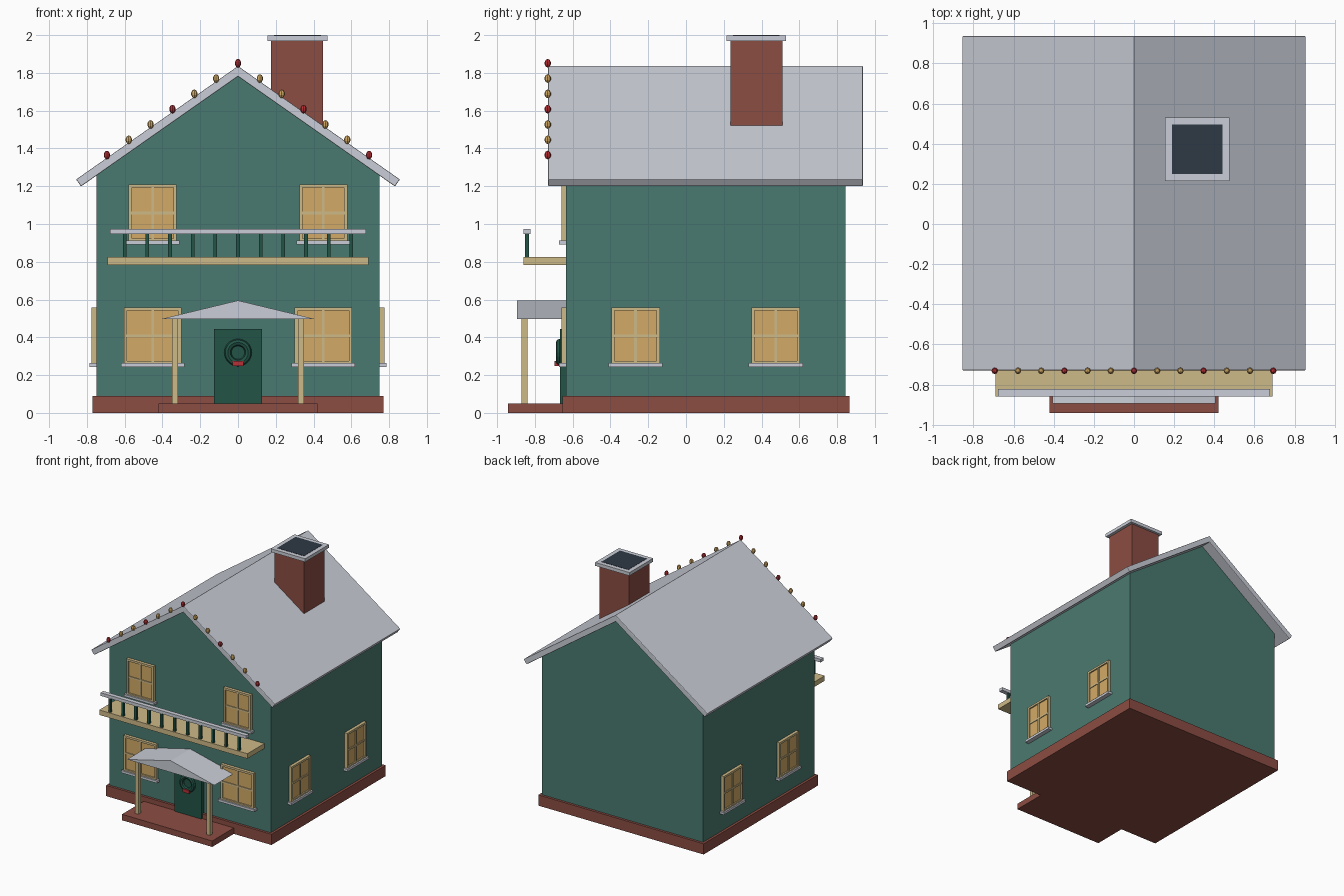
import bpy, bmesh, math
from mathutils import Matrix

if "Cube" in bpy.data.objects:
    bpy.data.objects.remove(bpy.data.objects["Cube"])


def srgb(r, g, b):
    f = lambda c: c / 12.92 if c <= 0.04045 else ((c + 0.055) / 1.055) ** 2.4
    return (f(r / 255), f(g / 255), f(b / 255), 1)


def material(name, *rgb):
    m = bpy.data.materials.new(name)
    m.diffuse_color = srgb(*rgb)
    m.use_nodes = True
    m.node_tree.nodes["Principled BSDF"].inputs["Base Color"].default_value = m.diffuse_color
    return m


WALL = material("wall green", 74, 122, 112)
DARK = material("dark green", 34, 84, 70)
BRICK = material("brick red", 140, 77, 67)
SNOW = material("pale grey", 202, 206, 215)
TAN = material("tan wood", 206, 186, 136)
GOLD = material("window gold", 211, 170, 102)
RED = material("bulb red", 184, 48, 54)
SLATE = material("flue slate", 46, 56, 68)


def finish(name, bm, mat):
    bmesh.ops.recalc_face_normals(bm, faces=bm.faces[:])
    me = bpy.data.meshes.new(name)
    bm.to_mesh(me)
    bm.free()
    me.materials.append(mat)
    ob = bpy.data.objects.new(name, me)
    bpy.context.collection.objects.link(ob)
    return ob


def add_box(bm, x, y, z):
    """Box from (min, max) ranges on each axis."""
    m = Matrix.Translation([sum(r) / 2 for r in (x, y, z)]) @ Matrix.Diagonal(
        [r[1] - r[0] for r in (x, y, z)] + [1])
    bmesh.ops.create_cube(bm, size=1, matrix=m)


def boxes(name, mat, *ranges):
    bm = bmesh.new()
    for r in ranges:
        add_box(bm, *r)
    return finish(name, bm, mat)


def prism(name, mat, profile, y0, y1):
    """Extrude an x-z profile along y."""
    bm = bmesh.new()
    face = bm.faces.new([bm.verts.new((x, y0, z)) for x, z in profile])
    ext = bmesh.ops.extrude_face_region(bm, geom=[face])["geom"]
    bmesh.ops.translate(bm, vec=(0, y1 - y0, 0),
                        verts=[v for v in ext if isinstance(v, bmesh.types.BMVert)])
    return finish(name, bm, mat)


# House body, foundation and doorstep
prism("house_walls", WALL,
      [(-.75, .02), (.75, .02), (.75, 1.256), (0, 1.781), (-.75, 1.256)], -.635, .845)
boxes("foundation", BRICK, ((-.77, .77), (-.655, .865), (0, .09)))
boxes("doorstep", BRICK, ((-.42, .42), (-.943, -.64), (0, .05)))

# Main roof, one folded slab
roof = prism("main_roof", SNOW,
             [(-.857, 1.236), (0, 1.836), (.857, 1.236),
              (.831, 1.199), (0, 1.781), (-.831, 1.199)], -.73, .937)
bev = roof.modifiers.new("soft_edges", "BEVEL")
bev.width = .005
bev.segments = 2
bev.angle_limit = math.radians(75)

# Chimney
boxes("chimney", BRICK, ((.175, .45), (.235, .51), (1.4, 1.975)))
boxes("chimney_cap", SNOW, ((.155, .475), (.215, .53), (1.97, 1.998)))
boxes("chimney_flue", SLATE, ((.19, .44), (.25, .495), (1.992, 2.0)))

# String lights along the front gable
for i in range(-6, 7):
    bm = bmesh.new()
    bmesh.ops.create_uvsphere(bm, u_segments=8, v_segments=5, radius=1,
                              matrix=Matrix.Translation((i * .1157, -.732, 1.851 - abs(i) * .081))
                              @ Matrix.Diagonal((.017, .017, .023, 1)))
    finish(f"bulb_{i + 7}", bm, RED if i % 3 == 0 else GOLD)


def window(name, centre, width, z0, z1, place):
    """Window on a wall facing -y at y=0, moved into position by matrix place."""
    h, b, zc = width / 2, .017, (z0 + z1) / 2
    c = centre
    parts = [
        boxes(name + "_pane", GOLD, ((c - h + .005, c + h - .005), (-.014, .01), (z0 + .005, z1 - .005))),
        boxes(name + "_frame", TAN,
              ((c - h, c - h + b), (-.025, .01), (z0, z1)),
              ((c + h - b, c + h), (-.025, .01), (z0, z1)),
              ((c - h + b, c + h - b), (-.025, .01), (z1 - b, z1)),
              ((c - h + b, c + h - b), (-.025, .01), (z0, z0 + b)),
              ((c - .007, c + .007), (-.021, .01), (z0 + b, z1 - b)),
              ((c - h + b, c + h - b), (-.02, .01), (zc - .007, zc + .007))),
        boxes(name + "_sill", SNOW, ((c - h - .015, c + h + .015), (-.037, .01), (z0 - .015, z0 + .005))),
    ]
    for p in parts:
        p.data.transform(place)


# Windows: front wall, then both side walls
front = Matrix.Translation((0, -.635, 0))
for s, side in ((-1, "left"), (1, "right")):
    window(f"upper_window_{side}", s * .452, .253, .907, 1.21, front)
    window(f"lower_window_{side}", s * .452, .305, .258, .558, front)
    wall = Matrix.Translation((s * .75, 0, 0)) @ Matrix.Rotation(s * math.pi / 2, 4, "Z")
    for y, pos in ((-.267, "front"), (.475, "back")):
        window(f"{side}_side_window_{pos}", s * y, .257, .258, .558, wall)

# Balcony
boxes("balcony_floor", TAN, ((-.69, .69), (-.86, -.63), (.783, .825)))
boxes("balcony_rail", SNOW, ((-.678, .678), (-.86, -.823), (.947, .973)))
boxes("balcony_balusters", DARK,
      *[((i * .12 - .01, i * .12 + .01), (-.852, -.832), (.82, .95)) for i in range(-5, 6)])

# Porch roof and posts
prism("porch_roof", SNOW, [(-.407, .497), (.407, .497), (0, .595)], -.895, -.63)
boxes("porch_posts", TAN,
      *[((s * .333 - .016, s * .333 + .016), (-.871, -.839), (.04, .51)) for s in (-1, 1)])

# Door with wreath and bow
boxes("front_door", DARK, ((-.126, .126), (-.667, -.63), (.03, .445)))
bm = bmesh.new()
N, M, R, r = 20, 8, .054, .019
rings = [[bm.verts.new(((R + r * math.cos(b)) * math.cos(a), -.67 + r * math.sin(b),
                        .319 + (R + r * math.cos(b)) * math.sin(a)))
          for b in [j * math.tau / M for j in range(M)]]
         for a in [i * math.tau / N for i in range(N)]]
for i in range(N):
    for j in range(M):
        k, l = (i + 1) % N, (j + 1) % M
        bm.faces.new((rings[i][j], rings[k][j], rings[k][l], rings[i][l]))
finish("wreath", bm, DARK)
boxes("wreath_bow", RED, ((-.028, .028), (-.695, -.67), (.247, .275)))
